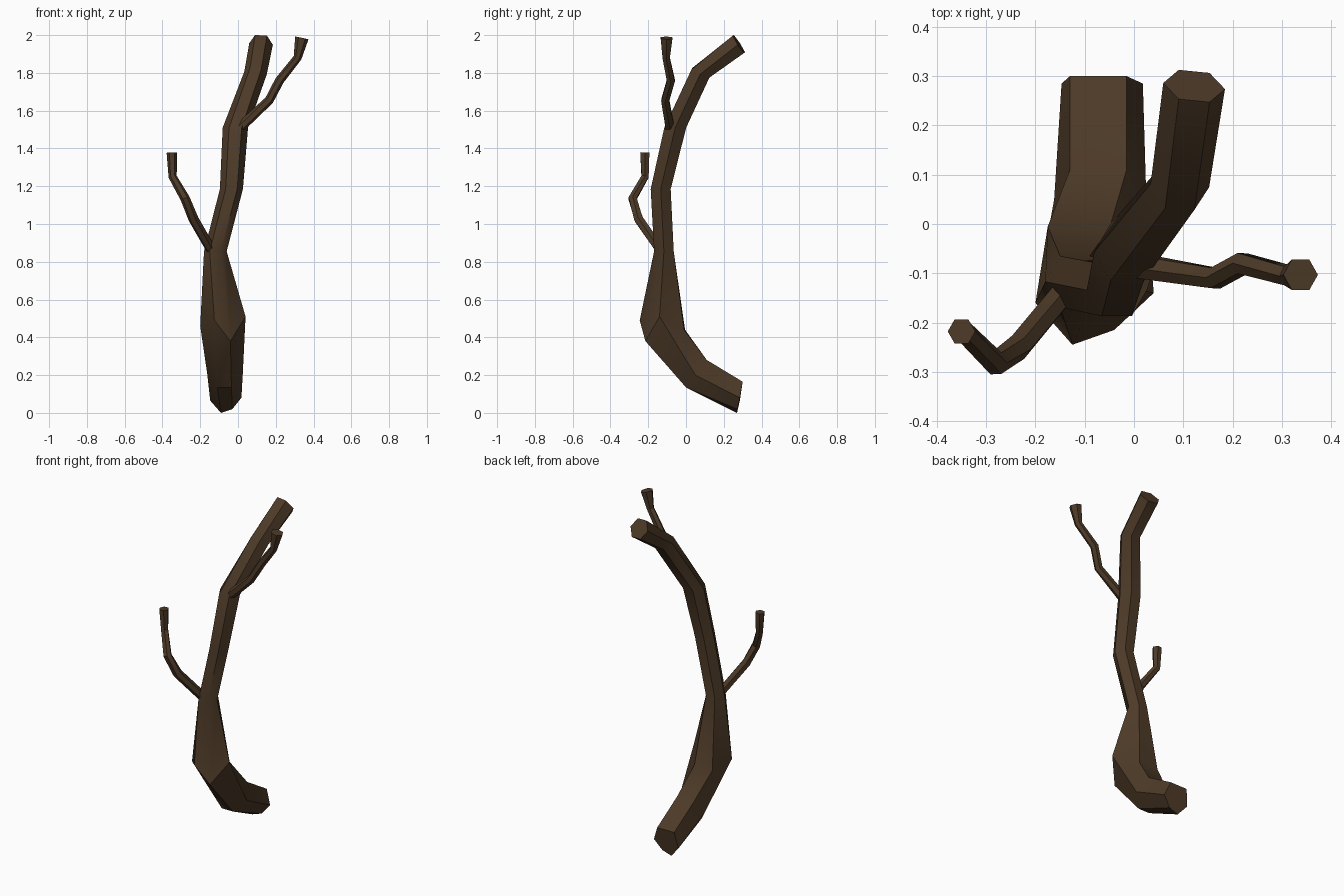
import bpy, bmesh, math
from mathutils import Vector

if "Cube" in bpy.data.objects:
    bpy.data.objects.remove(bpy.data.objects["Cube"])

bark = bpy.data.materials.new("dark_brown_bark")
bark.diffuse_color = (0.075, 0.043, 0.021, 1)
bark.use_nodes = True
bark.node_tree.nodes["Principled BSDF"].inputs["Base Color"].default_value = bark.diffuse_color


def ring(center, normal, r, sides=6):
    """Polygon ring of points around a path point, first corner towards +x."""
    n = Vector(normal).normalized()
    u = Vector((1, 0, 0))
    u = (u - n * u.dot(n)).normalized()
    v = n.cross(u)
    return [Vector(center) + (u * math.cos(a) + v * math.sin(a)) * r
            for a in (2 * math.pi * i / sides for i in range(sides))]


def skin(name, rings):
    """Bridge the rings into a closed limb."""
    bm = bmesh.new()
    loops = [[bm.verts.new(p) for p in rg] for rg in rings]
    k = len(loops[0])
    for a, b in zip(loops, loops[1:]):
        for i in range(k):
            j = (i + 1) % k
            bm.faces.new((a[i], a[j], b[j], b[i]))
    bm.faces.new(loops[0][::-1])
    bm.faces.new(loops[-1])
    bmesh.ops.recalc_face_normals(bm, faces=bm.faces)
    me = bpy.data.meshes.new(name)
    bm.to_mesh(me)
    bm.free()
    me.materials.append(bark)
    ob = bpy.data.objects.new(name, me)
    bpy.context.collection.objects.link(ob)
    bpy.ops.object.select_all(action='DESELECT')
    ob.select_set(True)
    bpy.context.view_layer.objects.active = ob
    bpy.ops.object.shade_smooth_by_angle(angle=math.radians(35))


def branch(name, pts, radii):
    pts = [Vector(p) for p in pts]
    rings = []
    for i, p in enumerate(pts):
        t = Vector()
        if i > 0:
            t += (p - pts[i - 1]).normalized()
        if i < len(pts) - 1:
            t += (pts[i + 1] - p).normalized()
        rings.append(ring(p, t, radii[i]))
    skin(name, rings)


# Trunk: irregular bent foot, then regular hexagonal rings
foot = [
    [(.018, .285, .08), (-.015, .30, .165), (-.13, .30, .165),
     (-.147, .285, .065), (-.09, .27, 0), (-.03, .272, .02)],
    [(.025, .05, .20), (-.015, .11, .28), (-.13, .11, .28),
     (-.162, .05, .20), (-.11, 0, .135), (-.035, 0, .135)],
    [(.04, -.14, .51), (-.05, -.01, .44), (-.175, -.005, .44),
     (-.20, -.16, .46), (-.125, -.245, .49), (-.04, -.215, .38)],
]
upper = [
    ring((-.12, -.117, .855), (0, 0, 1), .06),
    ring((-.035, -.134, 1.185), (0, 0, 1), .061),
    ring((-.014, -.057, 1.51), (0, 0, 1), .067),
    ring((.093, .078, 1.80), (.15, .45, 1), .06),
    ring((.122, .28, 1.953), (.12, .85, .55), .063),
]
skin("trunk", foot + upper)

# Side branches
branch("lower_branch",
       [(-.14, -.135, .86), (-.235, -.25, 1.025), (-.28, -.283, 1.135),
        (-.346, -.217, 1.25), (-.35, -.218, 1.378)],
       [.027, .027, .025, .022, .028])
branch("upper_branch",
       [(.01, -.085, 1.51), (.165, -.11, 1.655), (.22, -.08, 1.76),
        (.315, -.105, 1.88), (.338, -.103, 1.985)],
       [.027, .024, .024, .022, .036])
